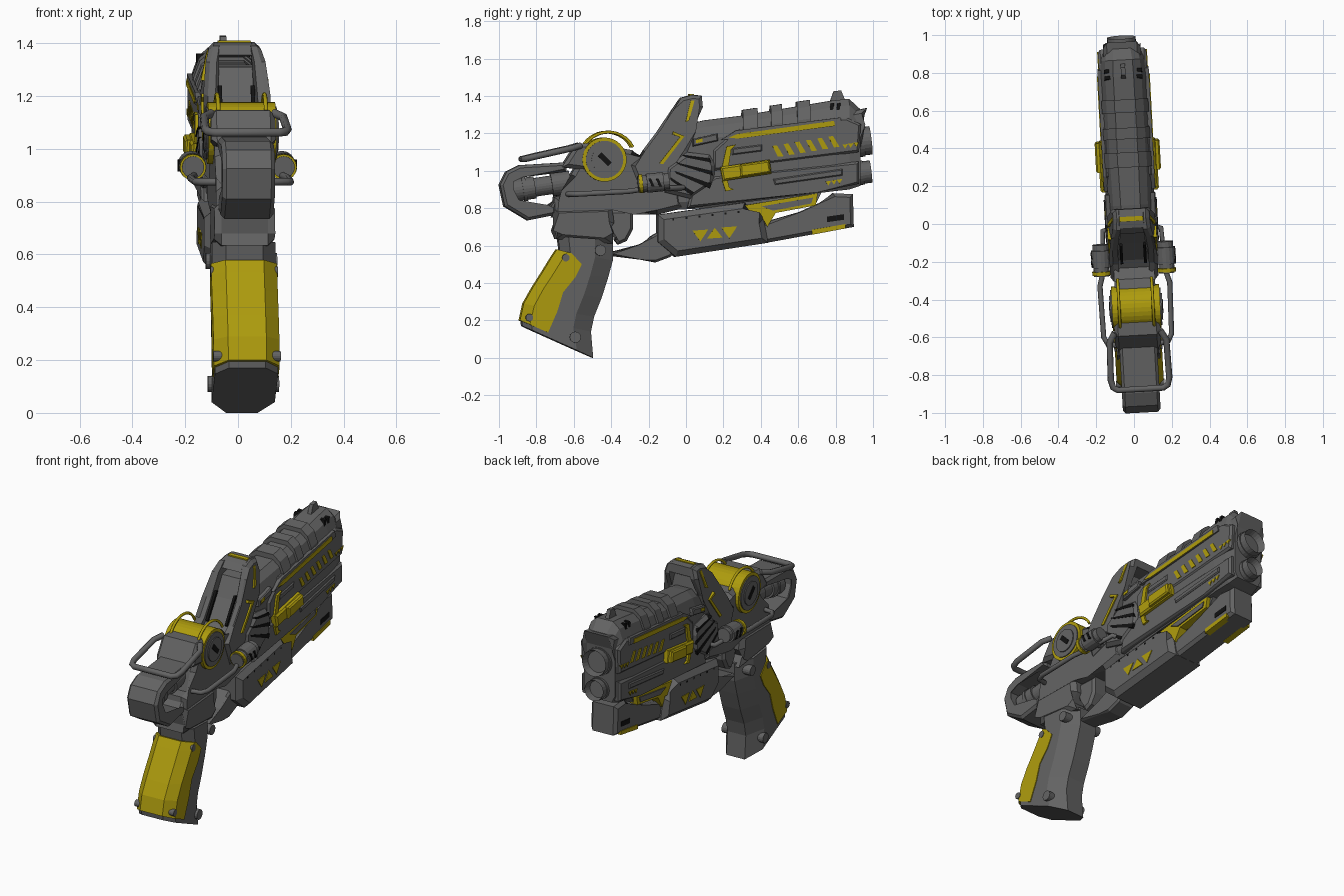
import bpy, bmesh, math
from mathutils import Vector, Matrix


def material(name, rgb):
    m = bpy.data.materials.new(name)
    m.diffuse_color = (*rgb, 1)
    return m


GREY = material("dark_grey", (0.125, 0.125, 0.125))
YELLOW = material("yellow", (0.42, 0.33, 0.004))
BLACK = material("black", (0.006, 0.006, 0.006))


def finish(name, bm, mat=None):
    bmesh.ops.recalc_face_normals(bm, faces=bm.faces)
    me = bpy.data.meshes.new(name)
    bm.to_mesh(me)
    bm.free()
    ob = bpy.data.objects.new(name, me)
    bpy.context.collection.objects.link(ob)
    me.materials.append(mat or GREY)
    return ob


def prism(bm, pts, xa, xb, chamfer, caps):
    """Extrude a (y, z) profile from xa to xb, chamfering the chosen cap rims."""
    rims = [[bm.verts.new((x, y, z)) for y, z in pts] for x in (xa, xb)]
    n = len(pts)
    for r in rims:
        bm.faces.new(r)
    for i in range(n):
        j = (i + 1) % n
        bm.faces.new((rims[0][i], rims[0][j], rims[1][j], rims[1][i]))
    if chamfer:
        edges = [bm.edges.get((rims[c][i], rims[c][(i + 1) % n])) for c in caps for i in range(n)]
        bmesh.ops.bevel(bm, geom=edges, offset=chamfer, segments=1, affect='EDGES', clamp_overlap=True)


def slab(name, pts, half, mat=None, chamfer=0.0):
    bm = bmesh.new()
    prism(bm, pts, -half, half, chamfer, (0, 1))
    return finish(name, bm, mat)


def plates(name, shapes, x0, x1, mat=None, chamfer=0.0):
    """Raised side plates, mirrored left and right."""
    bm = bmesh.new()
    for pts in shapes:
        for s in (1, -1):
            prism(bm, pts, s * x0, s * x1, chamfer, (1,))
    return finish(name, bm, mat)


def skin(name, rings, mat=None):
    """Join half outlines of (x, y, z), mirrored in x, into a closed solid."""
    bm = bmesh.new()
    rings = [[bm.verts.new(p) for p in r + [(-x, y, z) for x, y, z in reversed(r)]] for r in rings]
    for a, c in zip(rings, rings[1:]):
        for i in range(len(a)):
            j = (i + 1) % len(a)
            bm.faces.new((a[i], a[j], c[j], c[i]))
    bm.faces.new(rings[0])
    bm.faces.new(rings[-1])
    return finish(name, bm, mat)


def housing(name, stations):
    """Barrel housing with a faceted round top; stations are (y, bottom, top, half width)."""
    return skin(name, [[(w * .8, y, b), (w, y, b + .04), (w, y, t - .1), (w * .8, y, t - .035), (w * .45, y, t)]
                       for y, b, t, w in stations])


def handle(name, stations, w, flat_front, mat=None):
    """Faceted grip; stations are (back y, back z, front y, front z)."""
    rings = []
    for y0, z0, y1, z1 in stations:
        a, b = Vector((0, y0, z0)), Vector((0, y1, z1))
        d = (b - a).normalized()
        row = [(a, .58), (a + d * .055, 1)] + ([(b, 1)] if flat_front else [(b - d * .1, 1), (b, .5)])
        rings.append([(w * k, p.y, p.z) for p, k in row])
    return skin(name, rings, mat)


def cyl(name, p0, p1, r, mat=None, n=24, bore=0.0, mirror=False):
    bm = bmesh.new()
    for s in ((1, -1) if mirror else (1,)):
        a, b = (Vector((s * p[0], p[1], p[2])) for p in (p0, p1))
        d = b - a
        M = Matrix.Translation((a + b) / 2) @ d.to_track_quat('Z', 'Y').to_matrix().to_4x4()
        bmesh.ops.create_cone(bm, cap_ends=True, segments=n, radius1=r, radius2=r, depth=d.length, matrix=M)
        if bore:
            cap = max(bm.faces, key=lambda f: f.calc_center_median().dot(d))
            bmesh.ops.inset_region(bm, faces=[cap], thickness=r - bore)
            bmesh.ops.translate(bm, verts=cap.verts, vec=-d * .6)
    return finish(name, bm, mat)


def tube(name, paths, r, mat=None):
    cu = bpy.data.curves.new(name, 'CURVE')
    cu.dimensions = '3D'
    cu.bevel_depth, cu.bevel_resolution, cu.use_fill_caps = r, 2, True
    for path in paths:
        sp = cu.splines.new('POLY')
        sp.points.add(len(path) - 1)
        for p, co in zip(sp.points, path):
            p.co = (*co, 1)
    tmp = bpy.data.objects.new(name + "_path", cu)
    me = bpy.data.meshes.new_from_object(tmp)
    bpy.data.objects.remove(tmp)
    ob = bpy.data.objects.new(name, me)
    bpy.context.collection.objects.link(ob)
    me.materials.clear()
    me.materials.append(mat or GREY)
    return ob


# grip with yellow back panel and screws
handle("grip", [(-.69, .65, -.395, .63), (-.68, .575, -.395, .52), (-.76, .46, -.42, .43), (-.82, .37, -.455, .32),
                (-.865, .28, -.495, .22), (-.885, .215, -.512, .14), (-.88, .17, -.50, 0)], .12, False)
handle("grip_panel", [(-.695, .58, -.62, .56), (-.725, .535, -.565, .50), (-.768, .465, -.6, .43), (-.828, .37, -.665, .35),
                      (-.873, .29, -.695, .25), (-.893, .2, -.745, .135)], .125, True, YELLOW)
for i, (y, z, r) in enumerate([(-.465, .575, .03), (-.6, .11, .03), (-.65, .535, .02), (-.845, .215, .02)]):
    x = .135 if i < 2 else .128
    cyl(f"grip_screw_{i}", (-x, y, z), (x, y, z), r, n=16)

# receiver, collar, trigger and guard
slab("collar", [(-.72, .80), (-.40, .81), (-.39, .72), (-.43, .67), (-.395, .61), (-.70, .635), (-.69, .68)], .115, None, .03)
slab("trigger", [(-.42, .79), (-.285, .79), (-.285, .69), (-.32, .625), (-.365, .605), (-.385, .63), (-.37, .67),
                 (-.42, .70)], .06, None, .015)
slab("trigger_guard", [(-.405, .565), (-.245, .595), (-.19, .65), (-.155, .67), (-.05, .58), (-.085, .54), (-.165, .51),
                       (-.245, .525), (-.405, .545)], .06, None, .012)
slab("receiver", [(-.71, .86), (-.655, .87), (-.62, .98), (-.54, 1.12), (-.46, 1.14), (-.29, 1.11), (-.22, 1.04),
                  (-.05, 1.0), (-.02, .80), (-.16, .765), (-.28, .79), (-.40, .79), (-.72, .75)], .108, None, .025)

# rear strap, inner piston, hood and bar
slab("rear_strap", [(-.645, 1.045), (-.895, 1.03), (-.965, .995), (-1, .925), (-.975, .81), (-.85, .735), (-.70, .765),
                    (-.70, .845), (-.735, .80), (-.91, .83), (-.945, .90), (-.945, .95), (-.885, .98), (-.645, .995)],
     .1, None, .015)
for i, (a, b, r) in enumerate([(-.93, -.81, .06), (-.82, -.71, .05), (-.72, -.62, .062), (-.875, -.855, .066)]):
    cyl(f"piston_{i}", (0, a, .895 + (a + .92) * .15), (0, b, .895 + (b + .92) * .15), r)
slab("rear_hood", [(-.67, 1.02), (-.59, 1.145), (-.46, 1.15), (-.52, 1.0)], .122, None, .02)
half_bar = [(.12, -.57, 1.135), (.15, -.62, 1.12), (.155, -.82, 1.075), (.145, -.86, 1.065), (.12, -.875, 1.062)]
tube("rear_bar", [half_bar + [(-x, y, z) for x, y, z in reversed(half_bar)]], .017)

# drum with end caps and wire arcs
cyl("drum", (-.128, -.443, 1.06), (.128, -.443, 1.06), .118, YELLOW, 32)
cyl("drum_cap", (-.134, -.443, 1.06), (.134, -.443, 1.06), .1, None, 32)
cyl("drum_hub", (-.14, -.443, 1.06), (.14, -.443, 1.06), .07, None, 24)
plates("drum_slot", [[(-.48, 1.08), (-.46, 1.1), (-.405, 1.045), (-.425, 1.025)]], .13, .143, BLACK)
tube("drum_arc", [[(x, -.42 + .147 * math.cos(math.radians(a)), 1.06 + .147 * math.sin(math.radians(a)))
                   for a in range(27, 161, 12)] for x in (-.09, .09)], .008, YELLOW)

# shield fin: side plates, sunken panel, top arch
plates("fin_side", [[(-.30, 1.03), (-.21, 1.10), (-.135, 1.20), (-.07, 1.33), (-.03, 1.39), (.03, 1.405), (.08, 1.40),
                     (.085, 1.34), (.03, 1.22), (0, 1.10), (-.09, 1.03), (-.13, .92), (-.24, .88)]], .08, .127, None, .018)
slab("fin_panel", [(-.30, 1.0), (-.19, 1.08), (-.10, 1.20), (-.04, 1.31), (.03, 1.32), (.05, 1.2), (-.05, 1.0)], .09)
slab("fin_arch", [(-.05, 1.355), (-.02, 1.392), (.03, 1.407), (.08, 1.402), (.083, 1.35), (.02, 1.35)], .11, None, .02)
slab("fin_arch_stripe", [(.015, 1.39), (.015, 1.41), (.04, 1.411), (.04, 1.39)], .09, YELLOW)
plates("fin_stripe", [[(-.075, 1.21), (-.015, 1.185), (-.13, 1.035), (-.15, 1.04), (-.04, 1.18), (-.08, 1.195)],
                      [(.02, 1.375), (.04, 1.375), (.01, 1.27), (-.01, 1.26)]], .1, .130, YELLOW)
plates("fin_slot", [[(-.2, 1.085), (-.1, 1.235), (-.115, 1.24), (-.21, 1.095)]], .055, .07, BLACK)
for ob in bpy.context.collection.objects:
    if ob.name.startswith("fin_"):      # round the fin off towards its top
        for v in ob.data.vertices:
            v.co.x *= 1 - .3 * (max(0, v.co.z - 1.22) / .185) ** 2

# main barrel housing with top bands, lip and sight
housing("barrel_housing", [(-.08, .79, 1.23, .1), (.1, .80, 1.27, .115), (.3, .83, 1.295, .12), (.78, .89, 1.375, .12),
                           (.87, .90, 1.385, .115), (.93, .92, 1.33, .1)])
for i, (a, b) in enumerate([(.30, .38), (.45, .51), (.59, .66)]):
    t = [1.325 + (y - .3) * .15 for y in (a, b)]
    housing(f"top_band_{i}", [(a, t[0] - .2, t[0], .124), (b, t[1] - .2, t[1], .124)])
slab("muzzle_lip", [(.85, 1.31), (.965, 1.335), (.935, 1.25), (.925, 1.1), (.85, 1.1)], .1, None, .02)
slab("sight", [(.77, 1.37), (.79, 1.425), (.83, 1.43), (.855, 1.37)], .012)
for name, z, r in (("upper", 1.16, .076), ("lower", .993, .06)):
    cyl(name + "_muzzle", (0, .84, z - .015), (0, .99, z + .003), r, bore=r * .6)
    cyl(name + "_muzzle_ring", (0, .84, z - .015), (0, .95, z - .002), r * 1.08)

# side armour of the barrel
plates("upper_armour", [[(.14, 1.11), (.26, 1.22), (.85, 1.285), (.93, 1.25), (.92, 1.10), (.14, 1.0)]], .09, .128, None, .012)
plates("lower_armour", [[(.15, .97), (.92, 1.05), (.92, .93), (.7, .885), (0, .80), (.02, .88)]], .09, .127, None, .012)
plates("stripe_frame", [[(.18, 1.165), (.26, 1.215), (.82, 1.285), (.83, 1.245), (.27, 1.17)]], .1, .136)
plates("long_stripe", [[(.22, 1.178), (.27, 1.197), (.785, 1.267), (.79, 1.24), (.27, 1.172)]], .1, .14, YELLOW)
plates("armour_bar", [[(.46, .955), (.83, 1.01), (.83, .975), (.47, .925)], [(.24, 1.12), (.40, 1.14), (.40, 1.105), (.24, 1.085)],
                      [(.03, 1.17), (.16, 1.2), (.165, 1.16), (.03, 1.13)]], .1, .135, None, .006)
plates("slash", [[(y, z + .055), (y + .025, z + .058), (y + .06, z), (y + .03, z - .003)]
                 for y, z in [(.455 + .06 * i, 1.078 + .01 * i) for i in range(6)]], .1, .132, YELLOW)
plates("small_triangle", [[(y - .015, z + .01), (y + .015, z + .013), (y, z - .012)]
                          for y, z in [(.845, 1.13), (.875, 1.135), (.905, 1.14), (.755, .933), (.785, .938), (.815, .943)]],
       .1, .132, YELLOW)
plates("side_bracket", [[(.185, 1.02), (.21, 1.13), (.26, 1.14), (.235, 1.115), (.22, 1.02)],
                        [(.185, .95), (.205, .89), (.25, .90), (.225, .91), (.215, .95)],
                        [(.045, 1.165), (.08, 1.173), (.08, 1.155), (.045, 1.147)]], .1, .139, YELLOW)
plates("side_block", [[(.175, 1.02), (.44, 1.06), (.45, .985), (.19, .945)]], .1, .155, YELLOW, .01)
plates("side_block_cap", [[(.28, 1.033), (.435, 1.055), (.445, .99), (.285, .965)]], .1, .172, YELLOW, .008)
plates("muzzle_slit", [[(y, 1.36), (y + .018, 1.362), (y + .012, 1.325), (y - .006, 1.322)] for y in (.77, .805)],
       .06, .101, BLACK)

# vent fan behind the barrel
plates("vent", [[(-.11, 1.02), (0, 1.10), (.12, 1.085), (.15, 1.03), (.14, .93), (.02, .85), (-.12, .885)]], .08, .138, None, .02)
plates("vent_slot", [[(-.03, 1.085), (.12, 1.065), (.125, 1.045), (0, 1.07)], [(-.06, 1.045), (.13, 1.0), (.135, .975), (-.04, 1.03)],
                     [(-.07, 1.0), (.13, .93), (.12, .905), (-.06, .985)], [(-.09, .965), (.035, .885), (.02, .87), (-.09, .95)]],
       .1, .1405, BLACK)

# side knobs and rails
cyl("knob", (.172, -.268, .93), (.172, -.1, .945), .042, n=16, mirror=True)
cyl("knob_collar", (.172, -.22, .933), (.172, -.13, .942), .051, n=16, mirror=True)
cyl("knob_ring", (.172, -.262, .93), (.172, -.242, .932), .05, YELLOW, 16, mirror=True)
cyl("knob_arm", (.09, -.17, .935), (.172, -.17, .935), .03, n=12, mirror=True)
plates("knob_slot", [[(y, .96), (y + .015, .96), (y + .035, .915), (y + .02, .915)] for y in (-.215, -.175)], .18, .225, BLACK)
tube("side_rail", [[(s * x, y, z) for x, y, z in [(.10, -.01, .91), (.155, -.03, .91), (.165, -.25, .9), (.185, -.32, .89),
                                                 (.18, -.59, .875), (.16, -.63, .875), (.10, -.64, .875)]] for s in (1, -1)], .014)

# foregrip and lower barrel
slab("foregrip", [(-.155, .765), (.31, .83), (.37, .75), (.41, .745), (.435, .615), (-.06, .54), (-.155, .62)], .122, None, .03)
plates("foregrip_triangle", [[(y - .042, z + s * .025), (y + .042, z + s * .025 + .006), (y, z - s * .033)]
                             for y, z, s in [(.07, .655, 1), (.147, .662, -1), (.225, .672, 1)]], .1, .126, YELLOW)
plates("foregrip_rivet", [[(y, z), (y + .01, z), (y + .01, z + .01), (y, z + .01)]
                          for y, z in [(-.08 + .07 * i, .735 + .008 * i) for i in range(6)]], .1, .1235, BLACK)
slab("lower_core", [(.28, .86), (.74, .92), (.69, .82), (.43, .78), (.40, .70), (.3, .7)], .075)
slab("lower_barrel", [(.40, .72), (.61, .78), (.70, .80), (.785, .88), (.89, .875), (.895, .70), (.40, .61)], .085, None, .018)
plates("lower_bracket", [[(.305, .815), (.70, .88), (.69, .815), (.475, .775), (.43, .70), (.40, .755), (.365, .75)]],
       .05, .1, YELLOW)
plates("lower_inlay", [[(.40, .81), (.675, .857), (.665, .825), (.46, .787)]], .05, .106)
plates("lower_slot", [[(.75, .755), (.84, .768), (.84, .738), (.75, .725)]], .05, .088, BLACK)
plates("lower_strip", [[(.67, .685), (.85, .715), (.85, .692), (.67, .658)]], .05, .09, YELLOW)

# the whole model is turned slightly about the vertical axis
turn = Matrix.Translation((-.013, 0, 0)) @ Matrix.Rotation(.055, 4, 'Z')
for ob in bpy.context.collection.objects:
    ob.data.transform(turn)
